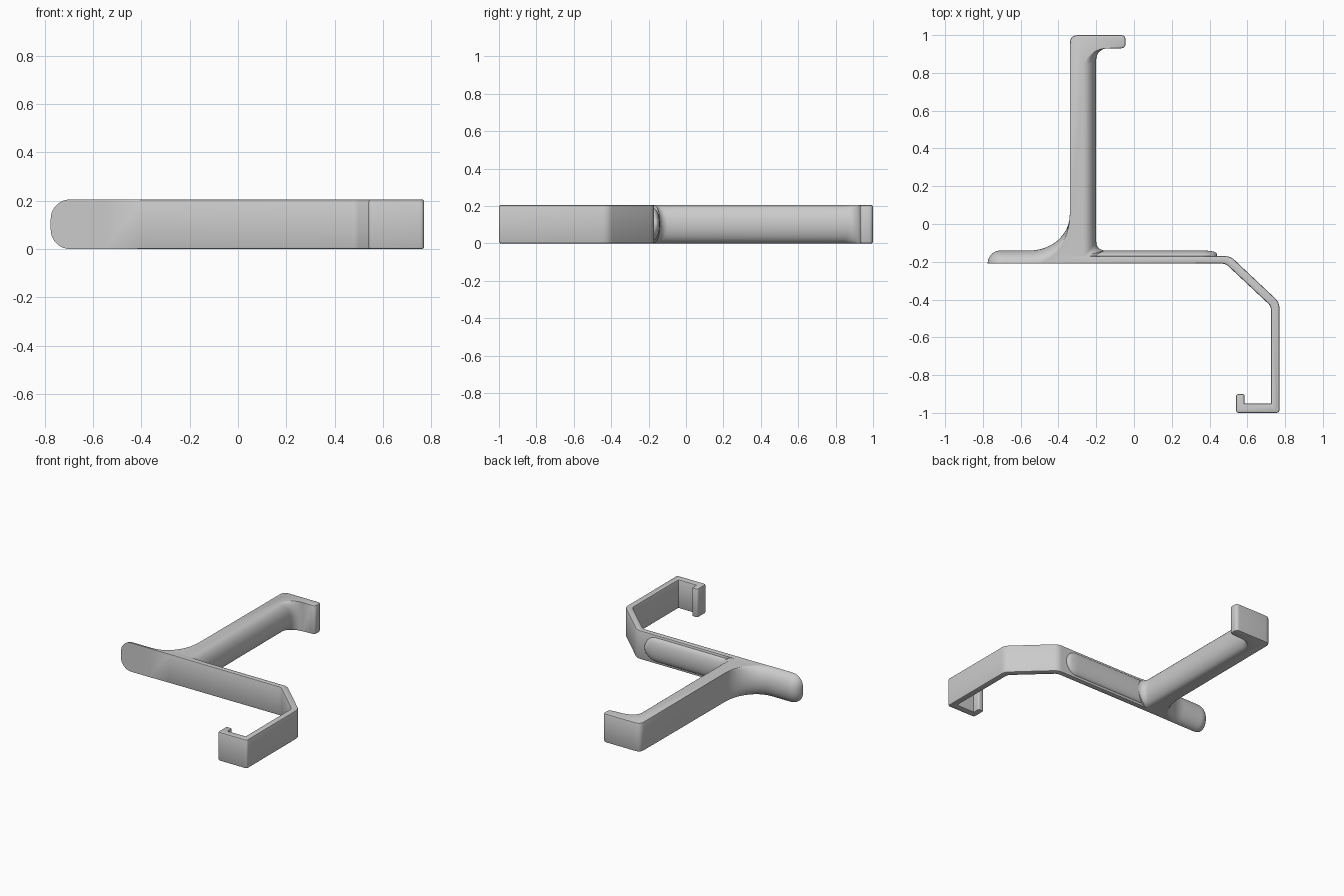
import bpy, bmesh
from math import sin, cos, pi, sqrt
from mathutils import Vector

if "Cube" in bpy.data.objects:
    bpy.data.objects.remove(bpy.data.objects["Cube"], do_unlink=True)

HEIGHT = 0.205
MID = HEIGHT / 2
BEVEL = 0.008
FRONT, BACK = -0.21, -0.17      # faces of the thin plate

grey = bpy.data.materials.new("plain_grey")
grey.use_nodes = True
grey.diffuse_color = (0.6, 0.6, 0.6, 1)
grey.node_tree.nodes["Principled BSDF"].inputs["Base Color"].default_value = (0.6, 0.6, 0.6, 1)


def finish(bm, name, angle):
    bmesh.ops.remove_doubles(bm, verts=bm.verts, dist=1e-5)
    bmesh.ops.recalc_face_normals(bm, faces=bm.faces)
    mesh = bpy.data.meshes.new(name)
    bm.to_mesh(mesh)
    bm.free()
    mesh.materials.append(grey)
    obj = bpy.data.objects.new(name, mesh)
    bpy.context.collection.objects.link(obj)
    bpy.ops.object.select_all(action="DESELECT")
    obj.select_set(True)
    bpy.context.view_layer.objects.active = obj
    bpy.ops.object.shade_smooth_by_angle(angle=angle)
    return obj


def skin(bm, rings):
    """Join closed rings into a solid with end caps."""
    rows = [[bm.verts.new(p) for p in ring] for ring in rings]
    n = len(rows[0])
    for a, b in zip(rows, rows[1:]):
        for i in range(n):
            j = (i + 1) % n
            bm.faces.new((a[i], a[j], b[j], b[i]))
    bm.faces.new(rows[0])
    bm.faces.new(rows[-1])


def rounded_side(name, stations, steps=20):
    """Half-ellipse sections from an inner line out to an outer line."""
    rings = []
    for outer, inner, half in stations:
        ring = []
        for k in range(steps + 1):
            a = -pi / 2 + pi * k / steps
            x, y = inner.lerp(outer, max(cos(a), 0))
            ring.append((x, y, MID + half * sin(a)))
        rings.append(ring)
    bm = bmesh.new()
    skin(bm, rings)
    return finish(bm, name, pi / 5)


def corner_round(points):
    """Round the corners of an outline of (x, y, radius, bevel)."""
    out = []
    for i, (x, y, r, b) in enumerate(points):
        c = Vector((x, y))
        if r == 0:
            out.append((c, b))
            continue
        p = c + (Vector(points[i - 1][:2]) - c).normalized() * r
        q = c + (Vector(points[(i + 1) % len(points)][:2]) - c).normalized() * r
        for k in range(7):
            t = k / 6
            out.append((p.lerp(c, t).lerp(c.lerp(q, t), t), b))
    return out


def bevelled_prism(name, outline):
    """Extrude an outline, softening the rims by each point's own bevel."""
    n = len(outline)
    normals = []
    for i in range(n):
        c = outline[i][0]
        d1 = (c - outline[i - 1][0]).normalized()
        d2 = (outline[(i + 1) % n][0] - c).normalized()
        n1, n2 = Vector((d1.y, -d1.x)), Vector((d2.y, -d2.x))
        normals.append((n1 + n2) / max(1 + n1.dot(n2), 0.3))
    rings = []
    profile = [(1, 0), (0.3, 0.3), (0, 1)]
    for top in (False, True):
        for inset, rise in (reversed(profile) if top else profile):
            ring = []
            for (c, b), m in zip(outline, normals):
                p = c - m * b * inset
                ring.append((p.x, p.y, HEIGHT - b * rise if top else b * rise))
            rings.append(ring)
    bm = bmesh.new()
    skin(bm, rings)
    return finish(bm, name, pi / 6)


def quarter(steps):
    return [pi / 2 * k / steps for k in range(steps + 1)]


# Left end and gusset: rounded bar that flares into the arm
left_side = []
for a in quarter(12):
    x = -0.705 - 0.07 * cos(a)
    drop = min(max((-0.695 - x) / 0.08, 0), 1)
    half = MID - 0.08 + 0.08 * sqrt(1 - drop * drop)
    left_side.append((Vector((x, FRONT + 0.07 * sin(a))), Vector((x, FRONT)), half))
left_side.append((Vector((-0.69, -0.14)), Vector((-0.69, FRONT)), MID))
left_inner = []
for a in quarter(20):
    x = -0.55 + 0.21 * sin(a)
    inner = Vector((x, 0.05 - 0.26 * cos(a)))
    left_side.append((Vector((x, 0.05 - 0.19 * cos(a))), inner, MID))
    left_inner.append(inner)
rounded_side("gusset_round", left_side)

# Rounded right side of the arm, with fillets at the base and the lip
base = Vector((-0.265, BACK))
right_side = [(Vector((-0.155, BACK)), base, MID)]
for a in quarter(8):
    right_side.append((Vector((-0.155 - 0.045 * sin(a), -0.095 - 0.045 * cos(a))), base, MID))
right_side.append((Vector((-0.2, -0.06)), Vector((-0.265, -0.06)), MID))
right_inner = [base]
for a in quarter(12):
    inner = Vector((-0.14 - 0.125 * cos(a), 0.82 + 0.11 * sin(a)))
    right_side.append((Vector((-0.14 - 0.06 * cos(a), 0.87 + 0.06 * sin(a))), inner, MID))
    right_inner.append(inner)
rounded_side("arm_round", right_side)

# Long rib on the back of the plate, closed by a domed end
rib = [(Vector((-0.22, -0.14)), Vector((-0.22, BACK - 0.005)), 0.086)]
for a in quarter(14):
    x = 0.354 + 0.086 * sin(a)
    rise = 0.03 * sqrt(max(cos(a), 0))
    rib.append((Vector((x, BACK + rise)), Vector((x, BACK - 0.005)), 0.086 * cos(a)))
rounded_side("plate_rib", rib)

# Flat body: plate, bent strip with hook, arm and lip in one outline
B = BEVEL
outline = [
    (-0.4, FRONT, 0, B / 2),
    (0.485, FRONT, 0.02, B),
    (0.725, -0.435, 0.02, B),
    (0.725, -0.95, 0, B),
    (0.585, -0.95, 0, B),
    (0.585, -0.9, 0.012, B),
    (0.54, -0.9, 0.016, B),
    (0.54, -1.0, 0.018, B),
    (0.77, -1.0, 0.018, B),
    (0.77, -0.415, 0.03, B),
    (0.51, BACK, 0.03, B),
    (-0.15, BACK, 0, B),
]
outline += [(p.x, p.y, 0, 0) for p in right_inner]
outline += [
    (-0.045, 0.93, 0.025, B),
    (-0.045, 1.0, 0.025, B),
    (-0.34, 1.0, 0.045, B),
]
outline += [(p.x, p.y, 0, 0) for p in reversed(left_inner)]
bevelled_prism("hook_body", corner_round(outline))
